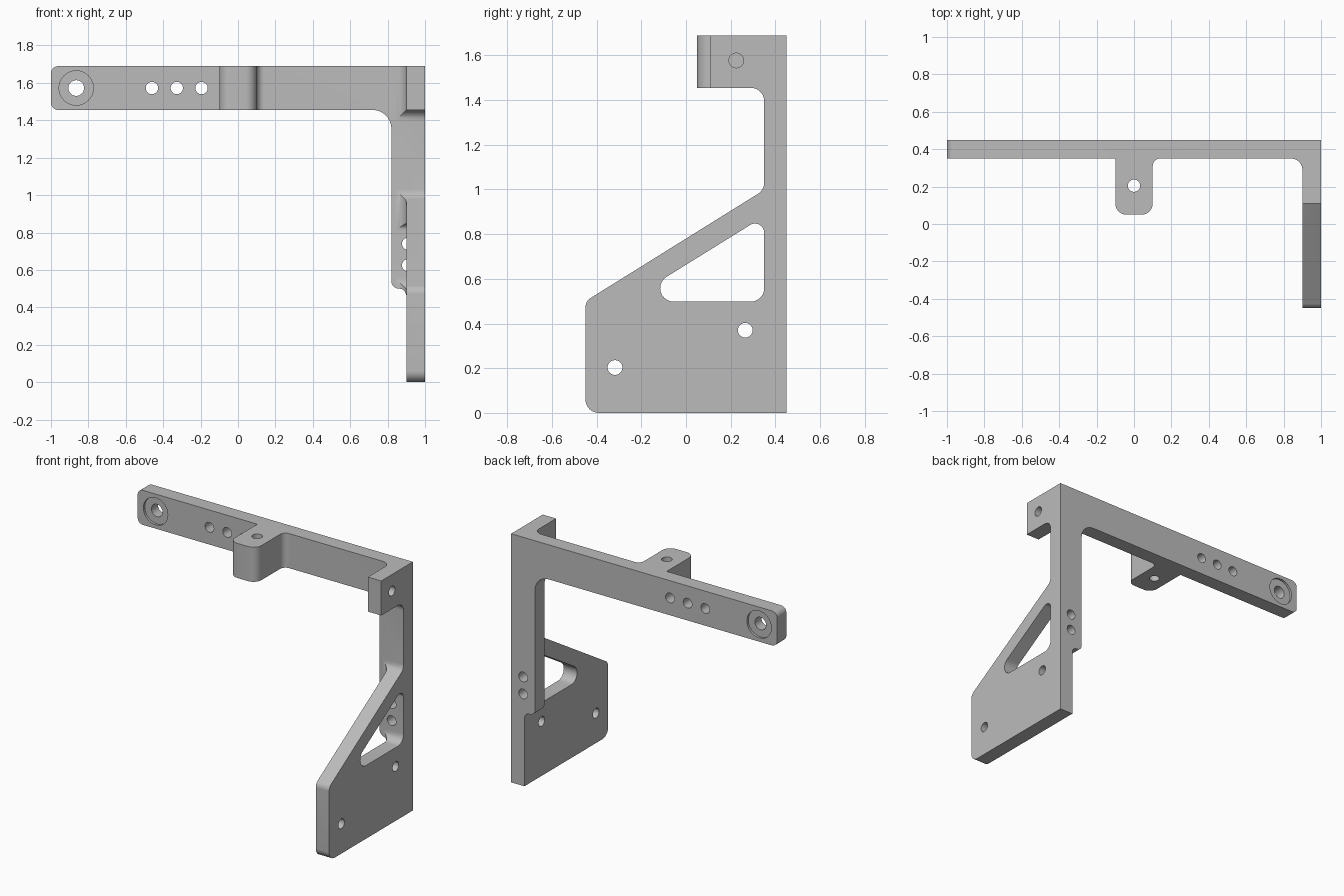
import bpy, bmesh, math
from mathutils import Vector

cube = bpy.data.objects.get("Cube")
if cube:
    bpy.data.objects.remove(cube, do_unlink=True)

metal = bpy.data.materials.new("grey metal")
metal.use_nodes = True
GREY = (0.5, 0.5, 0.5, 1)
metal.diffuse_color = GREY
metal.node_tree.nodes["Principled BSDF"].inputs["Base Color"].default_value = GREY

# Maps (u, v, depth) to space for each extrusion axis
AXES = {
    "x": lambda u, v, d: (d, u, v),
    "y": lambda u, v, d: (u, d, v),
    "z": lambda u, v, d: (u, v, d),
}


def rounded(corners, steps=10):
    """Outline from (u, v, radius) corners, each filleted with an arc."""
    pts = []
    for i, (u, v, r) in enumerate(corners):
        p = Vector((u, v))
        if r == 0:
            pts.append(p)
            continue
        a = (Vector(corners[i - 1][:2]) - p).normalized()
        b = (Vector(corners[(i + 1) % len(corners)][:2]) - p).normalized()
        half = a.angle(b) / 2
        centre = p + (a + b).normalized() * r / math.sin(half)
        start = p + a * r / math.tan(half) - centre
        end = p + b * r / math.tan(half) - centre
        a0 = math.atan2(start.y, start.x)
        sweep = math.remainder(math.atan2(end.y, end.x) - a0, math.tau)
        for k in range(steps + 1):
            t = a0 + sweep * k / steps
            pts.append(centre + Vector((math.cos(t), math.sin(t))) * r)
    return pts


def circle(u, v, r, n=32):
    return [Vector((u + r * math.cos(math.tau * k / n),
                    v + r * math.sin(math.tau * k / n))) for k in range(n)]


def prism(name, pts, axis, lo, hi):
    bm = bmesh.new()
    place = AXES[axis]
    rings = [[bm.verts.new(place(p.x, p.y, d)) for p in pts] for d in (lo, hi)]
    for ring in rings:
        bm.faces.new(ring)
    for i in range(len(pts)):
        bm.faces.new((rings[0][i - 1], rings[0][i], rings[1][i], rings[1][i - 1]))
    bmesh.ops.recalc_face_normals(bm, faces=bm.faces)
    mesh = bpy.data.meshes.new(name)
    bm.to_mesh(mesh)
    bm.free()
    mesh.materials.append(metal)
    obj = bpy.data.objects.new(name, mesh)
    bpy.context.collection.objects.link(obj)
    return obj


def combine(target, tool, operation):
    mod = target.modifiers.new("combine", "BOOLEAN")
    mod.operation, mod.solver, mod.object = operation, "EXACT", tool
    bpy.context.view_layer.objects.active = target
    bpy.ops.object.modifier_apply(modifier=mod.name)
    bpy.data.objects.remove(tool, do_unlink=True)


TOP, ARM = 1.69, 1.455          # arm top and underside
MID = (TOP + ARM) / 2
HOLE = 0.033

# Front outline: arm, leg and narrow foot
bracket = prism("bracket", rounded([
    (-1, ARM, .04), (.82, ARM, .1), (.82, .5, .04), (.9, .5, .04),
    (.9, -.1, 0), (1, -.1, 0), (1, TOP, 0), (-1, TOP, .04)]), "y", -.6, .6)

# Plan outline: L shape with an inner fillet
plan = prism("plan_cutter", rounded([
    (-1.1, .35, 0), (.9, .35, .06), (.9, -.6, 0),
    (1.1, -.6, 0), (1.1, .45, 0), (-1.1, .45, 0)]), "z", -.2, 2)
combine(bracket, plan, "INTERSECT")

# Side outline: base plate, sloped brace and upper lug
side = prism("side_cutter", rounded([
    (.6, 0, 0), (-.45, 0, .06), (-.45, .5, .05), (.35, .998, .06),
    (.35, ARM, .06), (.11, ARM, 0), (.11, 1.8, 0), (.6, 1.8, 0)]), "x", -1.2, 1.2)
combine(bracket, side, "INTERSECT")

# Projecting tab on the arm
tab = prism("tab", rounded([
    (-.1, .4, 0), (-.1, .05, .06), (.1, .05, .06), (.1, .35, .04),
    (.16, .35, 0), (.16, .4, 0)]), "z", ARM, TOP)
combine(bracket, tab, "UNION")

# Triangular window in the side plate
window = prism("window_cutter", rounded([
    (-.266, .498, .06), (.35, .498, .06), (.35, .88, .041)]), "x", .7, 1.1)
combine(bracket, window, "DIFFERENCE")

# Bolt holes: axis, u, v, radius, start, end
holes = [("x", -.318, .203, HOLE, .8, 1.1), ("x", .265, .37, HOLE, .8, 1.1),
         ("x", .225, MID + .005, HOLE, .8, 1.1), ("z", 0, .205, HOLE, 1.3, 1.8),
         ("y", -.865, MID, .042, .2, .6)]
holes += [("y", x, MID, HOLE, .2, .6) for x in (-.46, -.327, -.195)]
holes += [("y", .91, z, HOLE, .32, .6) for z in (.625, .74)]
# Shallow recesses around the large hole
holes += [("y", -.865, MID, .092, lo, lo + .1) for lo in (.265, .435)]
for axis, u, v, r, lo, hi in holes:
    combine(bracket, prism("hole_cutter", circle(u, v, r), axis, lo, hi), "DIFFERENCE")

bpy.ops.object.select_all(action="DESELECT")
bracket.select_set(True)
bpy.context.view_layer.objects.active = bracket
bpy.ops.object.shade_smooth_by_angle(angle=math.radians(30))
